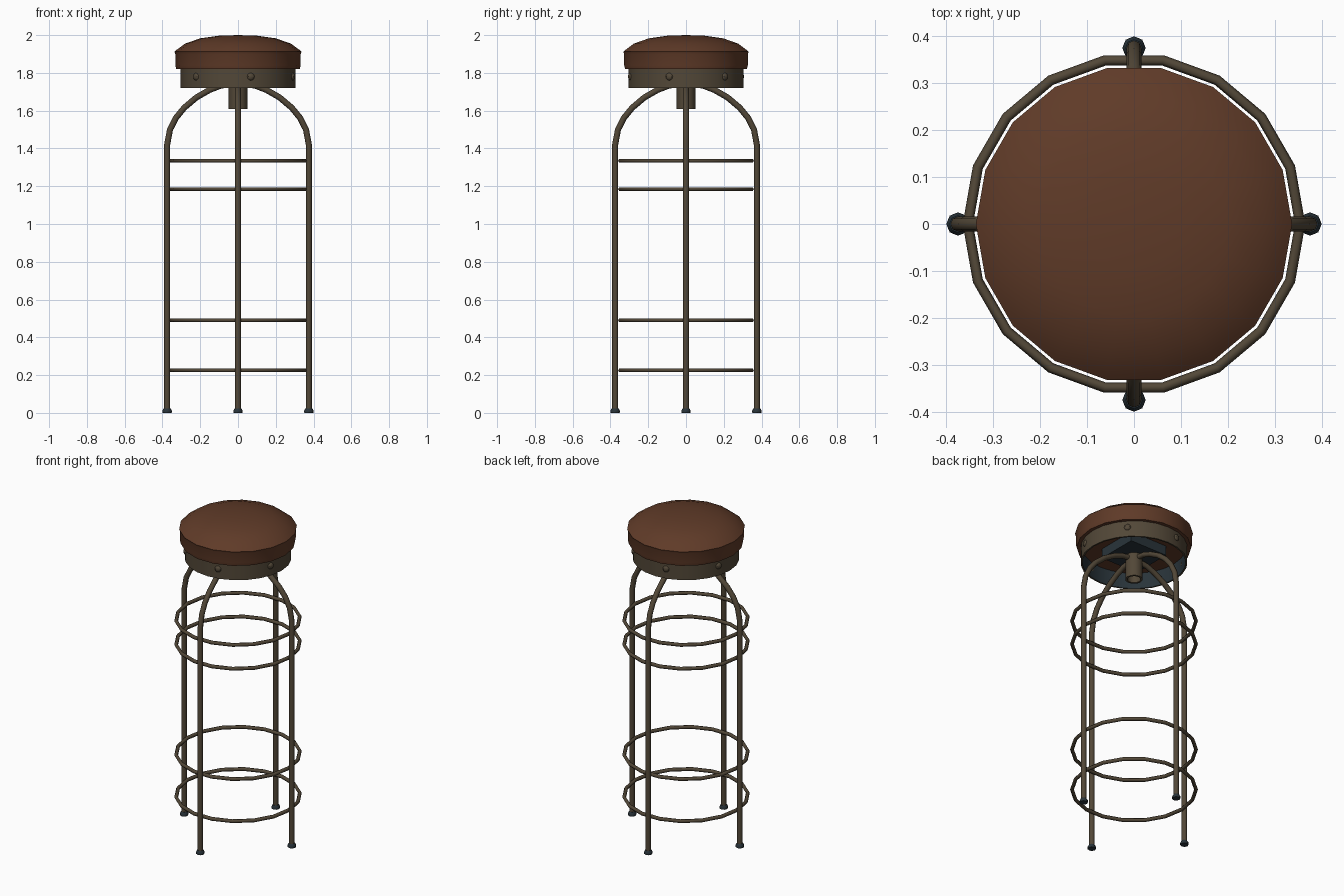
import bpy, bmesh, math
from mathutils import Matrix

cube = bpy.data.objects.get("Cube")
if cube:
    bpy.data.objects.remove(cube, do_unlink=True)


def material(name, rgb):
    mat = bpy.data.materials.new(name)
    mat.use_nodes = True
    mat.diffuse_color = (*rgb, 1)
    mat.node_tree.nodes["Principled BSDF"].inputs["Base Color"].default_value = (*rgb, 1)
    return mat


LEATHER = material("brown leather", (0.115, 0.043, 0.021))
METAL = material("aged bronze metal", (0.085, 0.064, 0.039))
DARK = material("dark blue rubber", (0.022, 0.034, 0.042))


def add_object(name, mesh, mat, angle=40):
    obj = bpy.data.objects.new(name, mesh)
    bpy.context.collection.objects.link(obj)
    mesh.materials.clear()
    mesh.materials.append(mat)
    bpy.ops.object.select_all(action="DESELECT")
    obj.select_set(True)
    bpy.context.view_layer.objects.active = obj
    bpy.ops.object.shade_smooth_by_angle(angle=math.radians(angle))
    return obj


def from_bmesh(name, bm, mat, angle=40):
    bmesh.ops.recalc_face_normals(bm, faces=bm.faces)
    mesh = bpy.data.meshes.new(name)
    bm.to_mesh(mesh)
    bm.free()
    return add_object(name, mesh, mat, angle)


def lathe(name, profile, sides, mat, closed=False, at=(0, 0, 0), angle=40):
    """Revolve (radius, height) points about the vertical axis."""
    bm = bmesh.new()
    verts = [bm.verts.new((r, 0, z)) for r, z in profile]
    edges = [bm.edges.new(pair) for pair in zip(verts, verts[1:])]
    if closed:
        edges.append(bm.edges.new((verts[-1], verts[0])))
    bmesh.ops.spin(bm, geom=verts + edges, cent=(0, 0, 0), axis=(0, 0, 1),
                   angle=math.tau, steps=sides, use_merge=True)
    bmesh.ops.remove_doubles(bm, verts=bm.verts, dist=0.0005)
    bmesh.ops.translate(bm, verts=bm.verts, vec=at)
    return from_bmesh(name, bm, mat, angle)


# Padded seat: straight side, seam lip and domed top
lathe("seat_cushion", [(0, 1.82), (0.327, 1.82), (0.332, 1.84), (0.332, 1.9),
                       (0.337, 1.912), (0.325, 1.922), (0.28, 1.955),
                       (0.2, 1.983), (0.1, 1.997), (0, 2.0)], 18, LEATHER)

# Metal band under the cushion, dark on its inner wall
band = lathe("seat_band", [(0.305, 1.72), (0.305, 1.825), (0.295, 1.825), (0.295, 1.72)],
             24, METAL, closed=True)
band.data.materials.append(DARK)
for face in band.data.polygons:
    if face.normal.x * face.center.x + face.normal.y * face.center.y < -0.1:
        face.material_index = 1

# Rivets around the band
for i in range(6):
    a = math.radians(13 + 60 * i)
    bm = bmesh.new()
    bmesh.ops.create_uvsphere(bm, u_segments=8, v_segments=6, radius=0.02,
                              matrix=Matrix.Diagonal((1, 0.6, 1, 1)))
    place = Matrix.Translation((0.303 * math.sin(a), -0.303 * math.cos(a), 1.78))
    bmesh.ops.transform(bm, matrix=place @ Matrix.Rotation(a, 4, "Z"), verts=bm.verts)
    from_bmesh(f"rivet_{i + 1}", bm, METAL)

# Mounting plate and hollow swivel post
bm = bmesh.new()
bmesh.ops.create_cube(bm, size=1, matrix=Matrix.Translation((0, 0, 1.79))
                      @ Matrix.Diagonal((0.26, 0.26, 0.06, 1)))
from_bmesh("mounting_plate", bm, DARK)
lathe("swivel_post", [(0.05, 1.61), (0.05, 1.78), (0.038, 1.78), (0.038, 1.61)],
      12, METAL, closed=True)

# Four bent legs with rubber feet
LEG_PATH = [(0.375, 0.01), (0.375, 1.42), (0.36, 1.5), (0.33, 1.56), (0.285, 1.615),
            (0.22, 1.67), (0.15, 1.71), (0.09, 1.733), (0.03, 1.74)]
for i, side in enumerate(("left", "back", "right", "front")):
    a = i * math.pi / 2
    c, s = math.cos(a), math.sin(a)
    curve = bpy.data.curves.new("leg_path", "CURVE")
    curve.dimensions = "3D"
    curve.bevel_depth = 0.016
    curve.bevel_resolution = 2
    curve.use_fill_caps = True
    spline = curve.splines.new("POLY")
    spline.points.add(len(LEG_PATH) - 1)
    for point, (r, z) in zip(spline.points, LEG_PATH):
        point.co = (r * c, r * s, z, 1)
    helper = bpy.data.objects.new("leg_path", curve)
    mesh = bpy.data.meshes.new_from_object(helper)
    bpy.data.objects.remove(helper)
    add_object(f"{side}_leg", mesh, METAL, 60)
    lathe(f"{side}_foot", [(0, 0), (0.024, 0), (0.025, 0.012), (0.018, 0.024), (0, 0.024)],
          8, DARK, at=(0.375 * c, 0.375 * s, 0))

# Hoops joining the legs
for i, z in enumerate((0.225, 0.49, 1.185, 1.335)):
    section = [(0.354 + 0.011 * math.cos(k * math.pi / 3),
                z + 0.011 * math.sin(k * math.pi / 3)) for k in range(6)]
    lathe(f"hoop_{i + 1}", section, 18, METAL, closed=True, angle=70)
